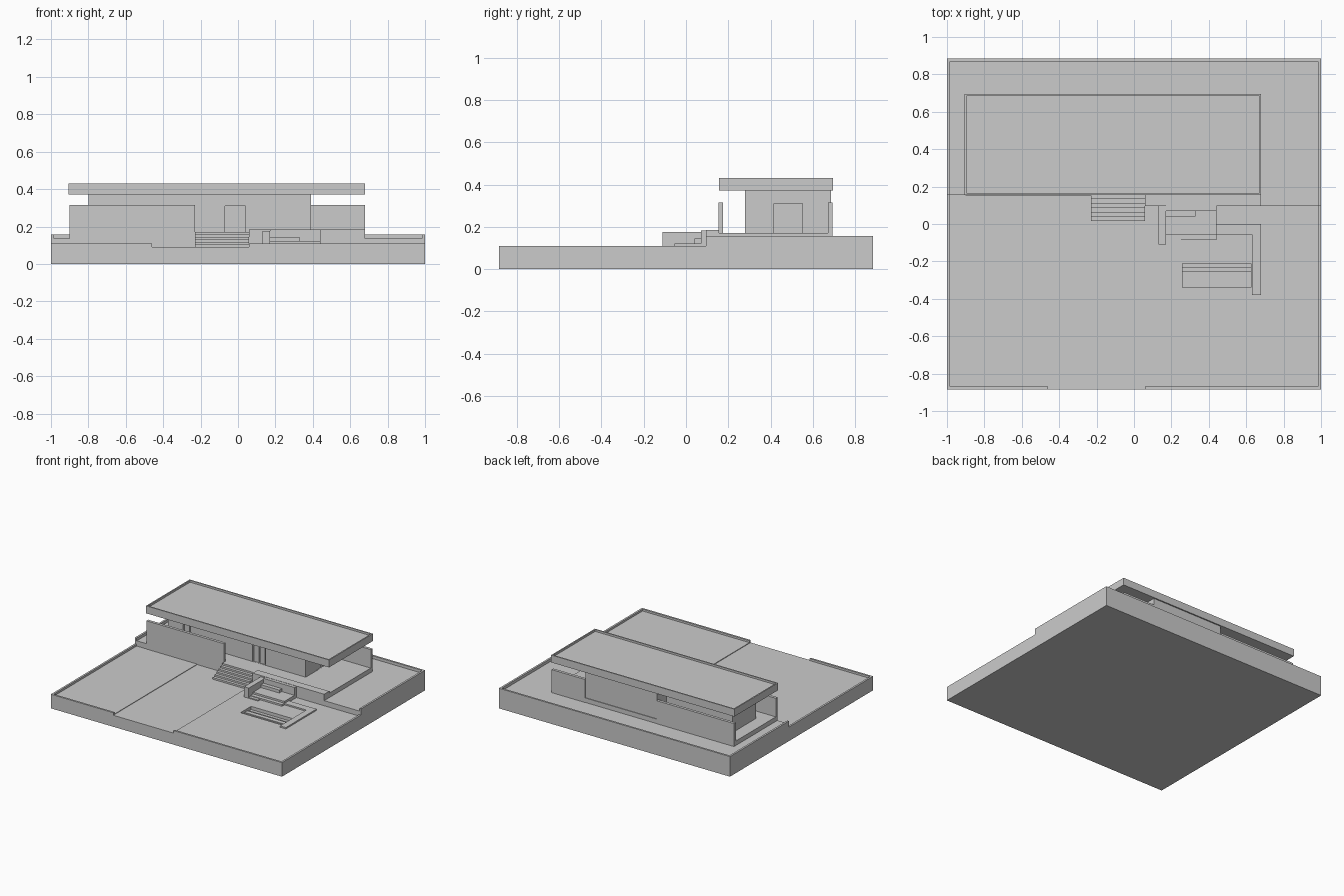
import bpy, bmesh


def box(name, x0, x1, y0, y1, z0, z1):
    bm = bmesh.new()
    bmesh.ops.create_cube(bm, size=1)
    for v in bm.verts:
        v.co.x = x1 if v.co.x > 0 else x0
        v.co.y = y1 if v.co.y > 0 else y0
        v.co.z = z1 if v.co.z > 0 else z0
    me = bpy.data.meshes.new(name)
    bm.to_mesh(me)
    bm.free()
    ob = bpy.data.objects.new(name, me)
    bpy.context.collection.objects.link(ob)
    return ob


def cut(target, cutter):
    m = target.modifiers.new("cut", 'BOOLEAN')
    m.operation = 'DIFFERENCE'
    m.solver = 'EXACT'
    m.object = cutter
    cutter.hide_render = True
    cutter.hide_set(True)


W, D, T = 1.0, 0.885, 0.015   # half width, half depth, kerb thickness

# Ground with sunken basin
ground = box("ground", -W, W, -D, D, 0, 0.09)
lawn = box("lawn_right", 0.06, W - T, -D + T, 0.095, 0.08, 0.095)
box("lawn_left", -W + T, -0.46, -D + T, 0.155, 0.08, 0.094)
basin = box("basin_cutter", 0.26, 0.625, -0.34, -0.21, 0.06, 0.2)
cut(ground, basin)
cut(lawn, basin)
for i, (y0, y1) in enumerate([(-0.34, -0.29), (-0.29, -0.255), (-0.235, -0.21)]):
    box(f"basin_step_{i}", 0.26, 0.625, y0, y1, 0.055, 0.07 + 0.008 * (i % 2))

# Front and side kerbs
box("front_kerb_left", -W, -0.46, -D, -D + T, 0.08, 0.11)
box("front_kerb_right", 0.06, W, -D, -D + T, 0.08, 0.11)
box("side_kerb_left", -W, -W + T, -D, 0.155, 0.08, 0.11)
box("side_kerb_right", W - T, W, -D, 0.095, 0.08, 0.11)

# Raised rear terrace with its kerb
box("terrace", -W, W, 0.155, D, 0.08, 0.135)
box("terrace_front_right", 0.44, W, 0.095, 0.155, 0.08, 0.135)
box("terrace_kerb_left", -W, -W + T, 0.155, D, 0.08, 0.157)
box("terrace_kerb_right", W - T, W, 0.095, D, 0.08, 0.157)
box("terrace_kerb_back", -W, W, D - T, D, 0.08, 0.157)

# House floor and low front ledge
box("house_floor", -0.9, 0.68, 0.155, 0.69, 0.08, 0.17)
box("front_ledge", 0.06, 0.68, 0.095, 0.157, 0.08, 0.185)

# Entrance stairs
n = 6
for i in range(n):
    box(f"stair_{i}", -0.23, 0.06, 0.015 + i * 0.0235, 0.16, 0.08, 0.09 + 0.08 * (i + 1) / n)

# Garden divider, beds and L-shaped path
box("garden_divider", 0.13, 0.17, -0.11, 0.1, 0.08, 0.175)
box("bed_back", 0.17, 0.44, 0.07, 0.1, 0.08, 0.183)
box("bed_step_upper", 0.17, 0.33, 0.04, 0.08, 0.08, 0.145)
box("bed_floor", 0.17, 0.44, -0.055, 0.08, 0.08, 0.122)
box("bed_step_middle", 0.17, 0.44, -0.085, -0.055, 0.08, 0.108)
box("bed_step_lower", 0.17, 0.25, -0.11, -0.085, 0.08, 0.103)
box("path_back", 0.44, 0.68, -0.055, 0.0, 0.08, 0.106)
box("path_side", 0.63, 0.68, -0.38, -0.055, 0.08, 0.106)

# House body, stepped at the rear
body = box("house_body", -0.8, 0.39, 0.28, 0.57, 0.16, 0.375)
box("house_body_rear", -0.23, 0.39, 0.56, 0.685, 0.16, 0.375)

# Door openings with two panels each
for name, x in (("front", -0.07), ("left", -0.67)):
    cut(body, box(f"{name}_door_cutter", x, x + 0.11, 0.27, 0.295, 0.171, 0.31))
    for i in range(2):
        px = x + 0.006 + i * 0.053
        box(f"{name}_door_{i}", px, px + 0.045, 0.287, 0.296, 0.17, 0.308)
cut(body, box("side_door_cutter", 0.378, 0.4, 0.415, 0.55, 0.171, 0.31))
for i in range(2):
    py = 0.423 + i * 0.066
    box(f"side_door_{i}", 0.377, 0.385, py, py + 0.055, 0.17, 0.308)

# Free-standing screen walls
box("screen_front", -0.9, -0.23, 0.153, 0.175, 0.08, 0.315)
box("screen_back_left", -0.9, -0.23, 0.67, 0.692, 0.13, 0.315)
box("screen_back_right", 0.39, 0.68, 0.67, 0.692, 0.13, 0.315)

# Flat roof with a thin parapet
roof = box("roof", -0.905, 0.68, 0.155, 0.695, 0.372, 0.43)
cut(roof, box("roof_cutter", -0.895, 0.67, 0.165, 0.685, 0.415, 0.5))
